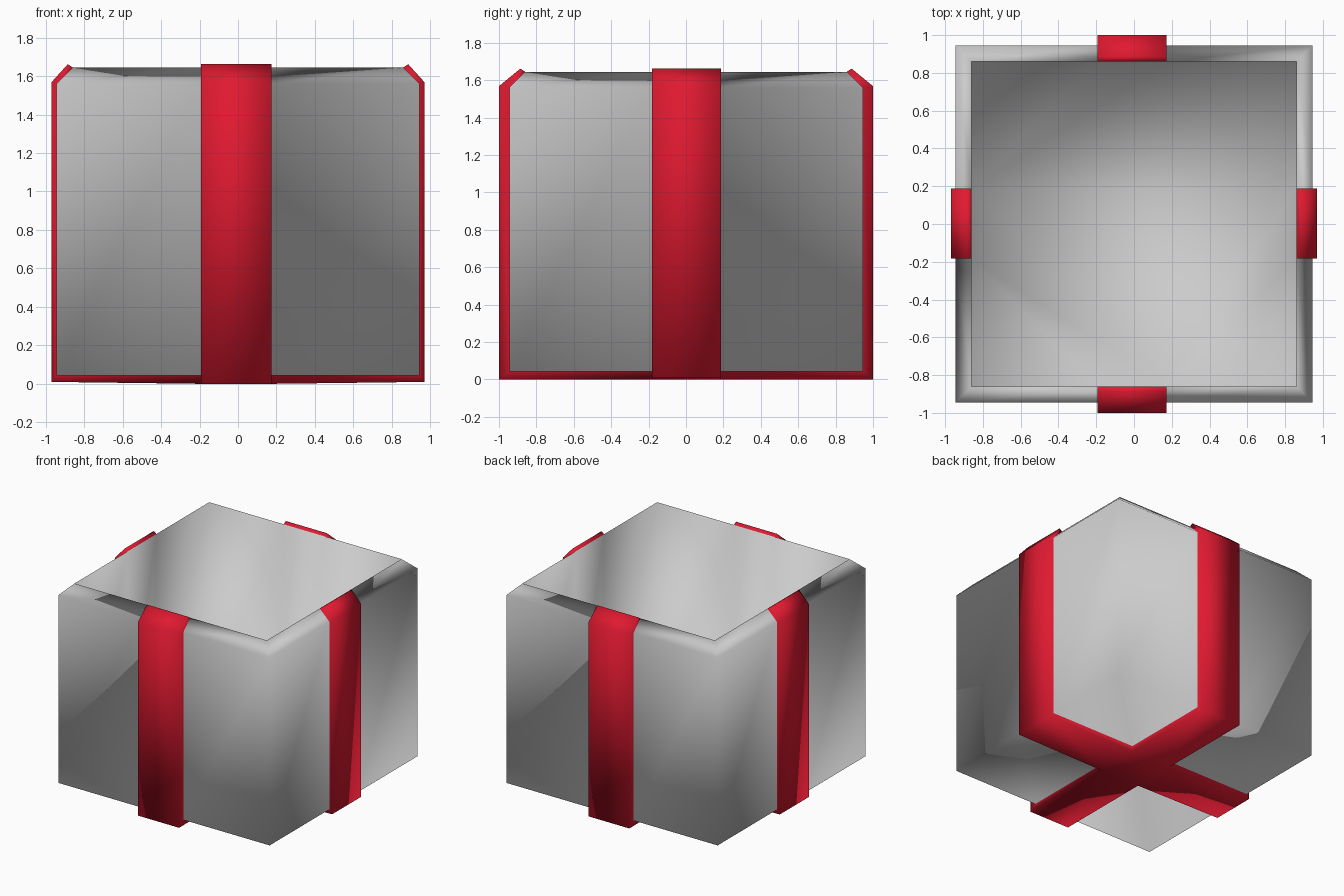
import bpy, bmesh

if "Cube" in bpy.data.objects:
    bpy.data.objects.remove(bpy.data.objects["Cube"])

red = bpy.data.materials.new("ribbon_red")
red.diffuse_color = (0.75, 0.01, 0.03, 1)
red.use_nodes = True
red.node_tree.nodes["Principled BSDF"].inputs["Base Color"].default_value = red.diffuse_color

HALF, RIM = 0.945, 0.86
BASE, SHOULDER, TOP, FLOOR = 0.043, 1.56, 1.645, 0.12
RX = (-0.193, 0.173)      # width of the front-to-back ribbon
RY = (-0.183, 0.187)      # width of the side-to-side ribbon

bm = bmesh.new()
# perimeter of a 4 x 4 grid, counter-clockwise
PERIM = ([(i, 0) for i in range(3)] + [(3, i) for i in range(3)] +
         [(i, 3) for i in (3, 2, 1)] + [(0, i) for i in (3, 2, 1)])


def grid_point(half, z, i, j):
    xs, ys = (-half, *RX, half), (-half, *RY, half)
    return bm.verts.new((xs[i], ys[j], z))


def ring(half, z):
    return [grid_point(half, z, i, j) for i, j in PERIM]


# Box: outer wall, folded shoulder, rim, inner wall
rings = [ring(HALF, BASE), ring(HALF, SHOULDER), ring(RIM, TOP), ring(RIM, FLOOR)]
strap = []
for level, (low, high) in enumerate(zip(rings, rings[1:])):
    for k in range(12):
        n = (k + 1) % 12
        face = bm.faces.new((low[k], low[n], high[n], high[k]))
        if level < 2 and k % 3 == 1:
            strap.append(face)

# Box: inner floor and underside, split where the ribbons run
bm.faces.new(rings[3])
under = dict(zip(PERIM, rings[0]))
for i in (1, 2):
    for j in (1, 2):
        under[i, j] = grid_point(HALF, BASE, i, j)
for i in range(3):
    for j in range(3):
        face = bm.faces.new((under[i, j], under[i, j + 1],
                             under[i + 1, j + 1], under[i + 1, j]))
        if i == 1 or j == 1:
            strap.append(face)
bmesh.ops.recalc_face_normals(bm, faces=bm.faces)

# Ribbon: raise the strap faces out of the box
before = set(bm.faces) - set(strap)
result = bmesh.ops.extrude_face_region(bm, geom=strap)
raised = [g for g in result["geom"] if isinstance(g, bmesh.types.BMVert)]
left_over = [f for f in strap if f.is_valid]
if left_over:
    bmesh.ops.delete(bm, geom=left_over, context="FACES")
for v in raised:
    axis = 0 if abs(v.co.x) > abs(v.co.y) else 1
    sign = 1 if v.co[axis] > 0 else -1
    if v.co.z > 1.6:                              # end on the rim
        v.co[axis], v.co.z = sign * 0.885, 1.662
        continue
    on_side = abs(v.co[axis]) > 0.9
    if on_side:
        v.co[axis] = sign * (0.97, 1.0)[axis]
    if v.co.z > 1:                                # shoulder bend
        v.co.z = 1.568
    else:                                         # underside
        v.co.z = 0.01 if on_side and axis == 0 else 0.0
bmesh.ops.recalc_face_normals(bm, faces=bm.faces)
for f in bm.faces:
    f.smooth = True
    f.material_index = 0 if f in before else 1

mesh = bpy.data.meshes.new("gift_box_with_ribbon")
mesh.materials.append(None)
mesh.materials.append(red)
bm.to_mesh(mesh)
bm.free()
box = bpy.data.objects.new("gift_box_with_ribbon", mesh)
bpy.context.collection.objects.link(box)
